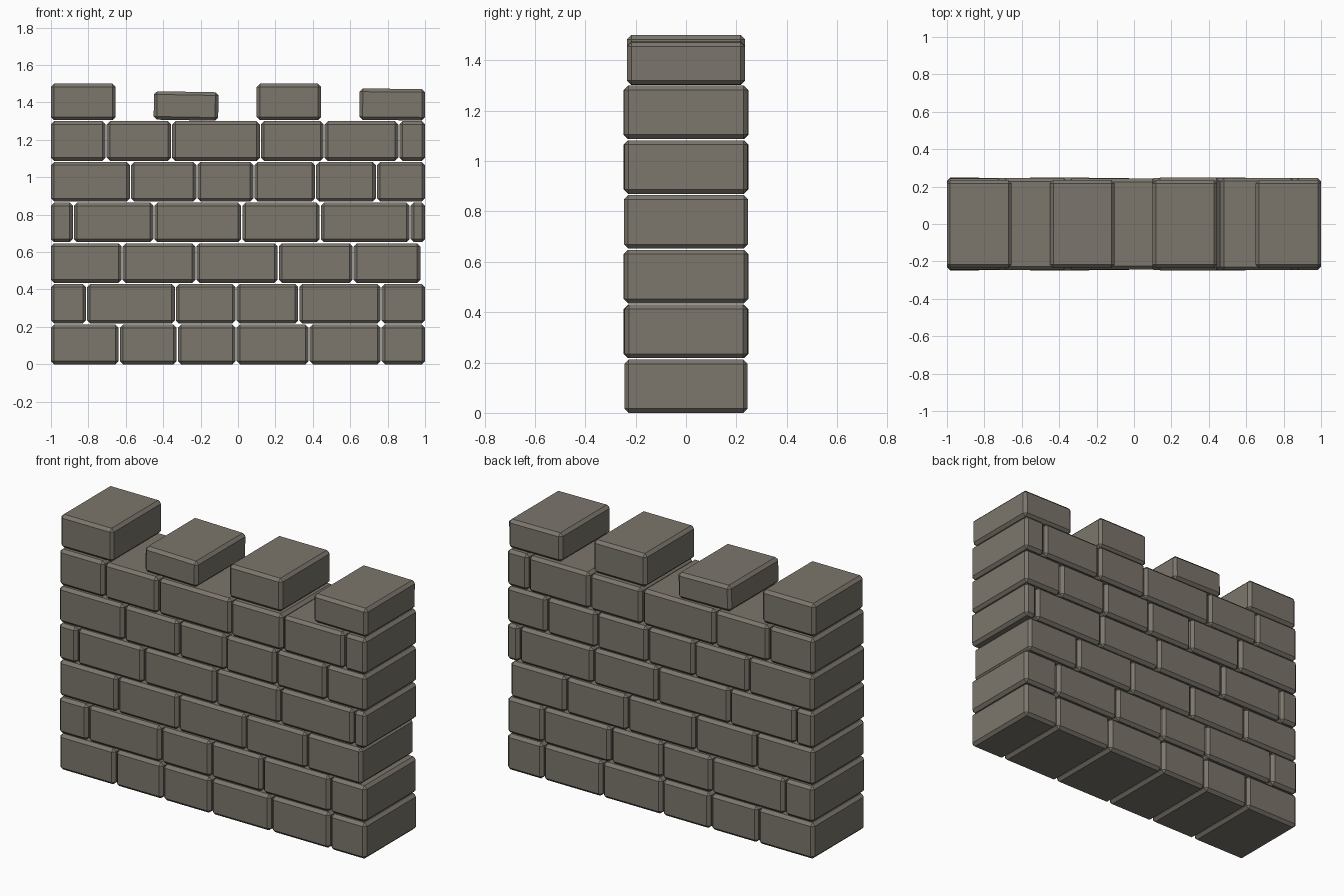
import bpy, bmesh, random
from math import radians
from mathutils import Matrix

if "Cube" in bpy.data.objects:
    bpy.data.objects.remove(bpy.data.objects["Cube"])

random.seed(4)
stone = bpy.data.materials.new("stone")
stone.diffuse_color = (0.2, 0.18, 0.15, 1)
stone.use_nodes = True
stone.node_tree.nodes["Principled BSDF"].inputs["Base Color"].default_value = stone.diffuse_color

HALF_DEPTH = 0.245
GAP = 0.003


def brick(name, x0, x1, z0, z1, hd, tilt=0.0):
    """Chamfered block spanning x0..x1, -hd..hd, z0..z1."""
    bm = bmesh.new()
    bmesh.ops.create_cube(bm, size=1)
    bmesh.ops.scale(bm, vec=(x1 - x0, 2 * hd, z1 - z0), verts=bm.verts)
    bmesh.ops.bevel(bm, geom=bm.edges[:], offset=0.017, segments=1,
                    profile=0.5, affect='EDGES')
    bmesh.ops.rotate(bm, verts=bm.verts, cent=(0, 0, 0),
                     matrix=Matrix.Rotation(radians(tilt), 3, 'Y'))
    mesh = bpy.data.meshes.new(name)
    bm.to_mesh(mesh)
    bm.free()
    mesh.materials.append(stone)
    ob = bpy.data.objects.new(name, mesh)
    ob.location = ((x0 + x1) / 2, 0, (z0 + z1) / 2)
    bpy.context.collection.objects.link(ob)


# Courses: x positions of the joints, bottom row first
courses = [
    [-1, -0.635, -0.325, -0.01, 0.38, 0.765, 1],
    [-1, -0.81, -0.335, -0.01, 0.325, 0.765, 1],
    [-1, -0.62, -0.225, 0.215, 0.615, 0.975],
    [-1, -0.88, -0.45, 0.02, 0.44, 0.92, 1],
    [-1, -0.575, -0.22, 0.085, 0.415, 0.74, 1],
    [-1, -0.705, -0.355, 0.12, 0.46, 0.86, 1],
]
PITCH = 0.2175
for r, joints in enumerate(courses):
    last = len(joints) - 2
    for i, (a, b) in enumerate(zip(joints, joints[1:])):
        x0 = a if i == 0 else a + GAP
        x1 = b if i == last else b - GAP
        brick(f"course_{r + 1}_brick_{i + 1}", x0, x1, r * PITCH,
              r * PITCH + 0.212, HALF_DEPTH + random.uniform(-0.003, 0.003))

# Merlons along the top: x start, x end, top height, tilt
merlons = [(-1, -0.655, 1.5, 0), (-0.45, -0.105, 1.457, 1),
           (0.1, 0.445, 1.5, 0), (0.65, 1, 1.473, 0.5)]
for i, (x0, x1, top, tilt) in enumerate(merlons):
    brick(f"merlon_{i + 1}", x0, x1, 1.305, top, 0.234, tilt)
